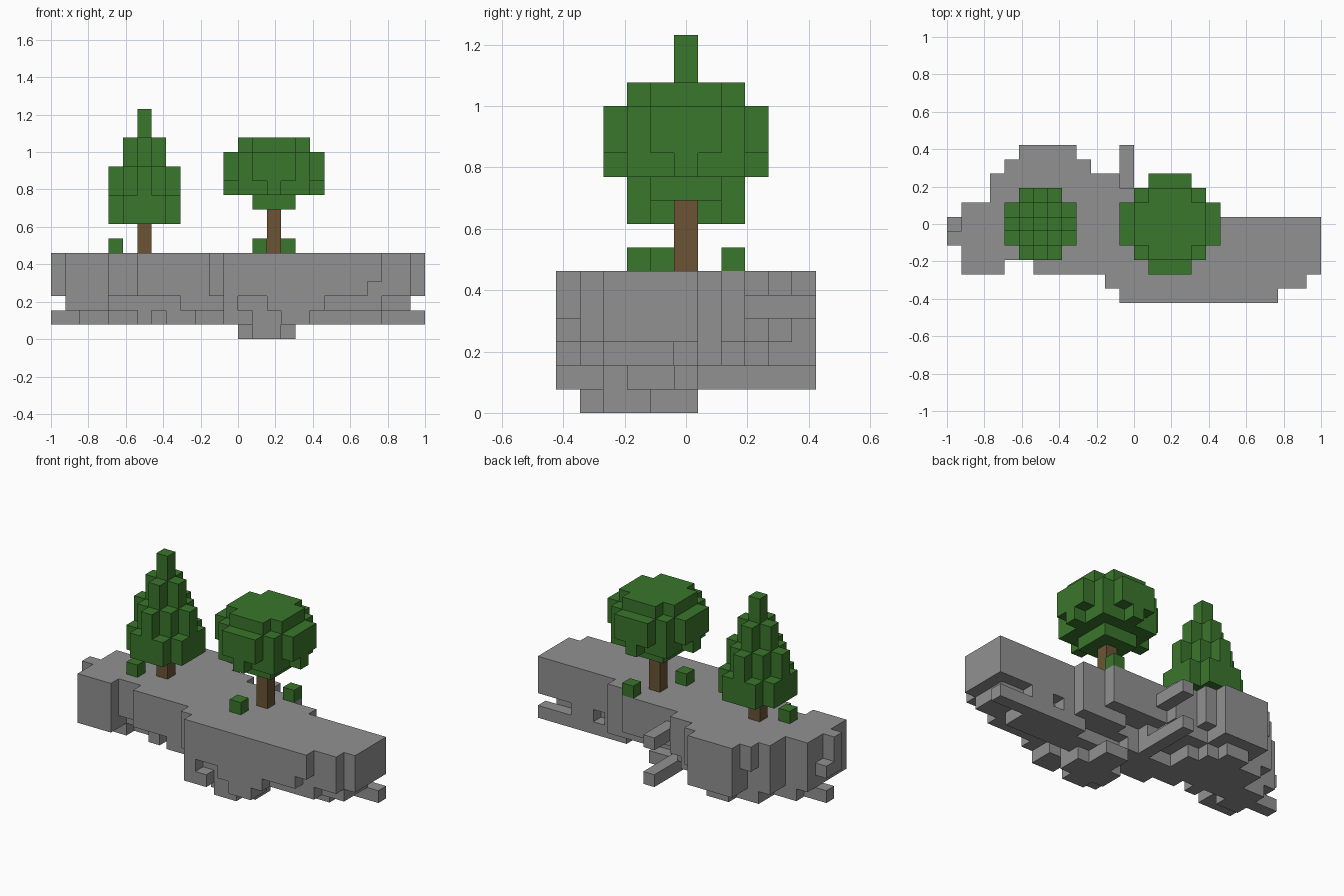
import bpy
import bmesh
from mathutils import Vector

if "Cube" in bpy.data.objects:
    bpy.data.objects.remove(bpy.data.objects["Cube"], do_unlink=True)

CELL = 2 / 26
ORIGIN = Vector((-13, -5.5, 0))
DIRECTIONS = [Vector(d) for d in ((1, 0, 0), (-1, 0, 0), (0, 1, 0),
                                  (0, -1, 0), (0, 0, 1), (0, 0, -1))]


def make_material(name, color):
    material = bpy.data.materials.new(name)
    material.use_nodes = True
    material.diffuse_color = (*color, 1)
    shader = material.node_tree.nodes["Principled BSDF"]
    shader.inputs["Base Color"].default_value = (*color, 1)
    shader.inputs["Roughness"].default_value = 0.9
    return material


stone = make_material("stone grey", (0.285, 0.285, 0.285))
leaf = make_material("leaf green", (0.042, 0.18, 0.025))
bark = make_material("bark brown", (0.145, 0.088, 0.036))


def slab(x0, x1, y0, y1, z0, z1):
    """Cells of a block; upper limits are exclusive."""
    return {(x, y, z) for x in range(x0, x1)
            for y in range(y0, y1) for z in range(z0, z1)}


def layer(rects, z0, z1):
    return set().union(*(slab(*rect, z0, z1) for rect in rects))


def disc(cx, cy, radius, limit, z0, z1):
    """Square of cells whose corners are cut by a diagonal limit."""
    square = slab(cx - radius, cx + radius + 1, cy - radius, cy + radius + 1, z0, z1)
    return {c for c in square if abs(c[0] - cx) + abs(c[1] - cy) <= limit}


def tips(cx, cy, radius, z0, z1):
    """Four single columns around a centre."""
    return layer([(cx + dx, cx + dx + 1, cy + dy, cy + dy + 1)
                  for dx, dy in ((radius, 0), (-radius, 0), (0, radius), (0, -radius))], z0, z1)


def build(name, cells, material):
    """Make a mesh of only the outer faces of a set of cells."""
    mesh = bpy.data.meshes.new(name)
    bm = bmesh.new()
    for cell in sorted(cells):
        centre = Vector(cell) + Vector((0.5, 0.5, 0.5))
        for normal in DIRECTIONS:
            if tuple(int(a + b) for a, b in zip(cell, normal)) in cells:
                continue
            side = Vector((normal.y, normal.z, normal.x))
            up = normal.cross(side)
            corners = [centre + (normal + side * a + up * b) / 2
                       for a, b in ((-1, -1), (1, -1), (1, 1), (-1, 1))]
            bm.faces.new([bm.verts.new((p + ORIGIN) * CELL) for p in corners])
    bmesh.ops.remove_doubles(bm, verts=bm.verts, dist=CELL / 100)
    bm.to_mesh(mesh)
    bm.free()
    mesh.materials.append(material)
    obj = bpy.data.objects.new(name, mesh)
    bpy.context.collection.objects.link(obj)
    return obj


# Rock island: full plateau, then ragged layers that shrink downwards
plateau = [(1, 4, 2, 7), (3, 12, 3, 9), (4, 10, 3, 10), (5, 9, 3, 11),
           (6, 12, 2, 9), (11, 23, 1, 6), (12, 23, 0, 6), (12, 17, 0, 8),
           (17, 19, 0, 7), (23, 25, 1, 6), (25, 26, 2, 6)]
middle = [(1, 4, 2, 7), (3, 11, 4, 9), (5, 9, 8, 11), (9, 12, 2, 8),
          (12, 13, 0, 7), (13, 19, 1, 6), (15, 19, 0, 7), (19, 23, 1, 6),
          (23, 25, 2, 5)]
lower = [(0, 3, 5, 6), (2, 4, 4, 7), (4, 10, 5, 8), (6, 7, 4, 5),
         (8, 10, 4, 5), (4, 9, 7, 9), (6, 8, 9, 10), (10, 14, 3, 6),
         (12, 13, 6, 11), (13, 23, 3, 5), (14, 17, 1, 3), (16, 18, 0, 2),
         (12, 14, 0, 2), (18, 26, 5, 6)]
keel = [(14, 16, 1, 6), (13, 17, 2, 4)]

island = layer(plateau, 3, 6) | layer(middle, 2, 3) | layer(lower, 1, 2) | layer(keel, 0, 1)
island -= slab(22, 23, 0, 1, 3, 4)             # chipped front edge
island -= slab(20, 21, 5, 6, 2, 3)             # hole in the back wall
island -= slab(4, 5, 9, 10, 3, 4)              # chipped back edge
island |= slab(0, 1, 4, 5, 3, 6)               # ledges on the right end
island |= slab(0, 1, 5, 6, 3, 4)
island |= slab(12, 13, 8, 11, 4, 5)            # beam jutting out at the back
build("rock_island", island, stone)

# Conifer
px, py = 6, 5
build("conifer_trunk", slab(px, px + 1, py, py + 1, 6, 8), bark)
conifer = disc(px, py, 2, 3, 8, 10)
conifer |= disc(px, py, 1, 2, 10, 12) | tips(px, py, 2, 10, 12)
conifer |= disc(px, py, 1, 1, 12, 14) | disc(px, py, 0, 0, 14, 16)
build("conifer_leaves", conifer, leaf)

# Round tree
rx, ry = 15, 5
build("round_tree_trunk", slab(rx, rx + 1, ry, ry + 1, 6, 9), bark)
crown = disc(rx, ry, 1, 2, 9, 10)
crown |= disc(rx, ry, 2, 4, 10, 11) | tips(rx, ry, 3, 10, 11)
crown |= disc(rx, ry, 3, 4, 11, 13) | disc(rx, ry, 2, 3, 13, 14)
build("round_tree_leaves", crown, leaf)

# Small bushes
for name, x, y in (("right_bush", 4, 4), ("front_bush", 14, 3), ("back_bush", 16, 7)):
    build(name, slab(x, x + 1, y, y + 1, 6, 7), leaf)
